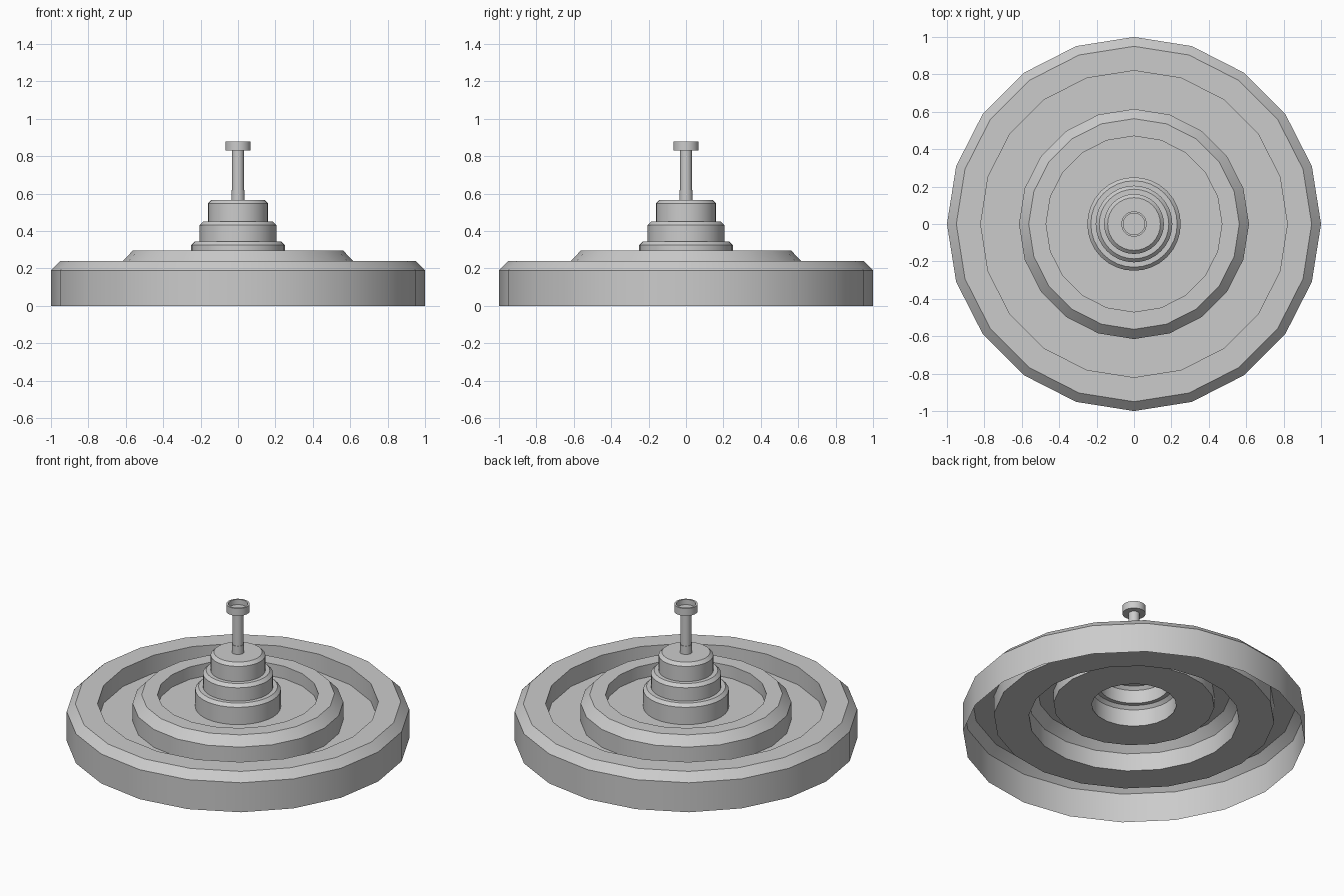
import bpy, bmesh, math

cube = bpy.data.objects.get("Cube")
if cube:
    bpy.data.objects.remove(cube, do_unlink=True)


def lathe(name, profile, sides):
    """Turn an (r, z) profile around the z axis; r = 0 closes to a point."""
    bm = bmesh.new()
    rings = []
    for r, z in profile:
        if r == 0:
            rings.append([bm.verts.new((0, 0, z))] * sides)
            continue
        angles = [math.tau * i / sides for i in range(sides)]
        rings.append([bm.verts.new((r * math.cos(a), r * math.sin(a), z)) for a in angles])
    for low, high in zip(rings, rings[1:]):
        for i in range(sides):
            j = (i + 1) % sides
            corners = [low[i], low[j], high[j], high[i]]
            bm.faces.new(list(dict.fromkeys(corners)))
    mesh = bpy.data.meshes.new(name)
    bm.to_mesh(mesh)
    bm.free()
    obj = bpy.data.objects.new(name, mesh)
    bpy.context.collection.objects.link(obj)
    bpy.ops.object.select_all(action='DESELECT')
    obj.select_set(True)
    bpy.context.view_layer.objects.active = obj
    bpy.ops.object.shade_smooth_by_angle(angle=math.radians(30))
    return obj


# Low-poly basins: bevelled rim, inner wall and floor
lathe("outer_basin", [(1, 0), (1, 0.19), (0.95, 0.24), (0.82, 0.24),
                      (0.82, 0.125), (0.615, 0.125)], 20)
lathe("inner_basin", [(0.615, 0.125), (0.615, 0.24), (0.563, 0.295), (0.47, 0.295),
                      (0.47, 0.215), (0.247, 0.215)], 20)

# Stepped hollow pedestal, each tier with a bevelled top edge
tiers = [(0.25, 0.345), (0.205, 0.45), (0.16, 0.567)]
bevel = 0.019
profile = []
base = 0.215
for radius, top in tiers:
    profile += [(radius, base), (radius, top - bevel), (radius - bevel, top)]
    base = top
lathe("pedestal", profile + [(0, base)], 32)

# Spout pipe with a collar at its foot
lathe("spout_pipe", [(0.036, 0.567), (0.036, 0.62), (0.032, 0.62), (0.032, 0.83)], 32)

# Hollow cup on top of the pipe
lathe("spout_cup", [(0, 0.83), (0.068, 0.83), (0.068, 0.878), (0.057, 0.878),
                    (0.057, 0.845), (0, 0.845)], 32)
